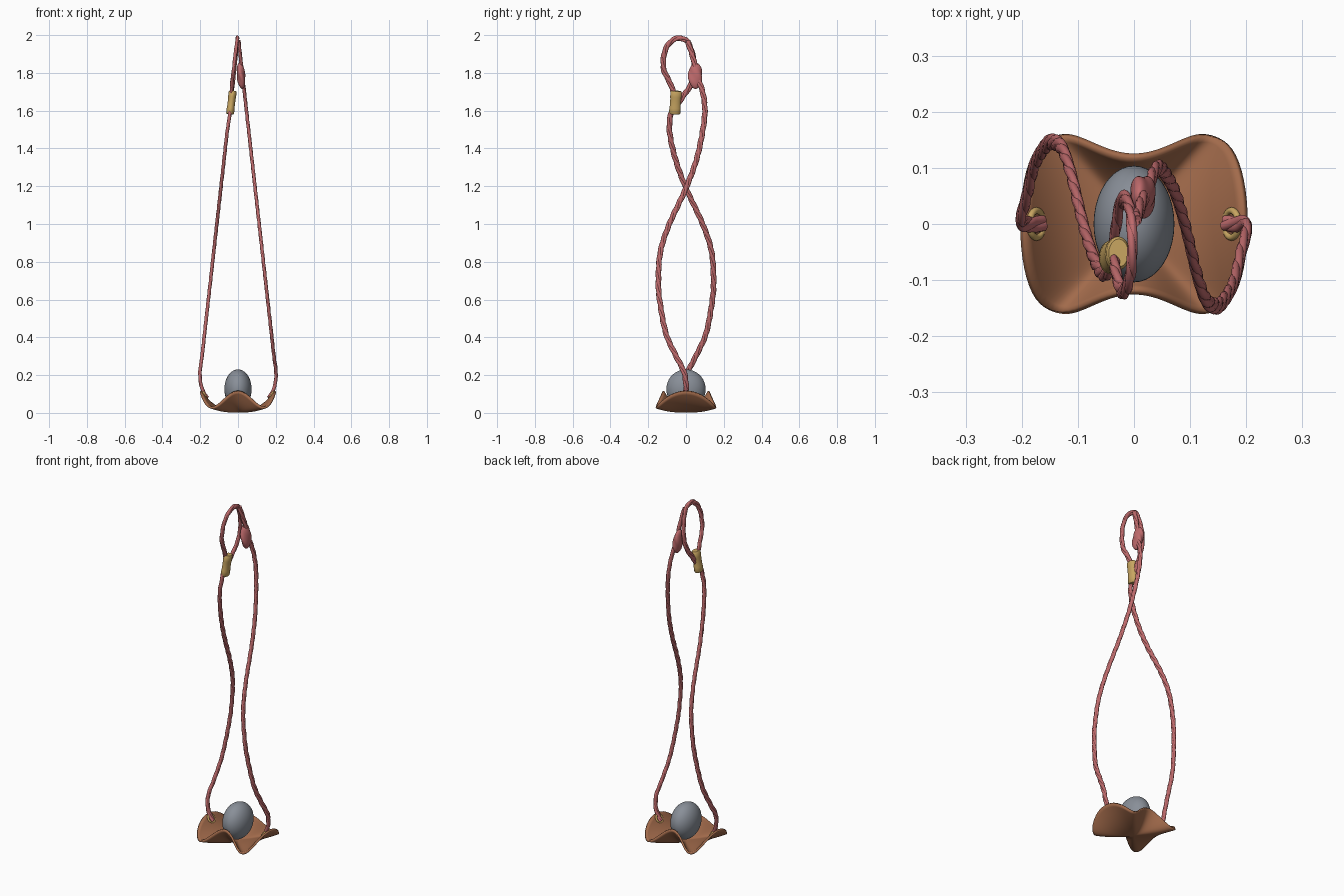
import bpy, bmesh, math
from mathutils import Vector, Matrix

if "Cube" in bpy.data.objects:
    bpy.data.objects.remove(bpy.data.objects["Cube"])


def material(name, rgb):
    m = bpy.data.materials.new(name)
    m.diffuse_color = (*rgb, 1)
    m.use_nodes = True
    m.node_tree.nodes["Principled BSDF"].inputs["Base Color"].default_value = m.diffuse_color
    return m


ROSE = material("rose cord", (0.52, 0.145, 0.15))
LEATHER = material("brown leather", (0.36, 0.145, 0.07))
BRASS = material("brass", (0.58, 0.38, 0.12))
STONE = material("grey stone", (0.25, 0.275, 0.315))


def finish(name, bm, mat, matrix=Matrix(), angle=50):
    bmesh.ops.recalc_face_normals(bm, faces=bm.faces)
    me = bpy.data.meshes.new(name)
    bm.to_mesh(me)
    bm.free()
    ob = bpy.data.objects.new(name, me)
    bpy.context.collection.objects.link(ob)
    me.materials.append(mat)
    me.transform(matrix)
    for o in bpy.context.selected_objects:
        o.select_set(False)
    ob.select_set(True)
    bpy.context.view_layer.objects.active = ob
    bpy.ops.object.shade_smooth_by_angle(angle=math.radians(angle))
    return ob


def bridge(bm, a, b):
    n = len(a)
    for i in range(n):
        bm.faces.new((a[i], a[(i + 1) % n], b[(i + 1) % n], b[i]))


def spline(pts, steps=14):
    """Catmull-Rom curve through the points."""
    p = [Vector(q) for q in pts]
    p = [2 * p[0] - p[1]] + p + [2 * p[-1] - p[-2]]
    out = []
    for i in range(1, len(p) - 2):
        a, b, c, d = p[i - 1:i + 3]
        for s in range(steps):
            t = s / steps
            out.append(0.5 * (2 * b + (c - a) * t + (2 * a - 5 * b + 4 * c - d) * t * t
                              + (3 * b - a - 3 * c + d) * t ** 3))
    return out + [p[-2]]


def frames(path):
    for i, p in enumerate(path):
        t = (path[min(i + 1, len(path) - 1)] - path[max(i - 1, 0)]).normalized()
        side = t.cross(Vector((1, 0, 0))).normalized()
        yield p, side, side.cross(t).normalized()


def tube(bm, path, wide, thin, sides=10):
    prev = None
    for p, s, n in frames(path):
        ring = [bm.verts.new(p + s * wide * math.cos(k * math.tau / sides)
                             + n * thin * math.sin(k * math.tau / sides))
                for k in range(sides)]
        if prev:
            bridge(bm, prev, ring)
        else:
            bm.faces.new(ring)
        prev = ring
    bm.faces.new(prev)


def braided_cord(name, pts):
    """Three strands twisted round the path, wider in the swing plane."""
    path = spline(pts)
    bm = bmesh.new()
    for k in range(3):
        strand, length = [], 0
        for i, (p, s, n) in enumerate(frames(path)):
            if i:
                length += (p - path[i - 1]).length
            a = length / 0.2 * math.tau + k * math.tau / 3
            strand.append(p + s * 0.006 * math.cos(a) + n * 0.0025 * math.sin(a))
        tube(bm, strand, 0.0095, 0.0075)
    return finish(name, bm, ROSE)


# Leather pouch: waisted outline, cupped at the four sides
bm = bmesh.new()
N, R = 96, 16
centre = bm.verts.new((0, 0, 0.012))
prev = None
for j in range(1, R + 1):
    r = j / R
    ring = []
    for i in range(N):
        t = i * math.tau / N
        h = 0.064 + 0.042 * math.cos(4 * t)
        ring.append(bm.verts.new((r * 0.194 * math.cos(t),
                                  r * (0.168 * math.sin(t) + 0.052 * math.sin(3 * t)),
                                  0.012 + h * r ** (2.1 + 0.5 * math.cos(t) ** 2))))
    if prev:
        bridge(bm, prev, ring)
    else:
        for i in range(N):
            bm.faces.new((centre, ring[i], ring[(i + 1) % N]))
    prev = ring
pouch = finish("pouch", bm, LEATHER)
if pouch.data.polygons[0].normal.z < 0:
    pouch.data.flip_normals()
mod = pouch.modifiers.new("thickness", "SOLIDIFY")
mod.thickness = 0.011
mod.offset = -1

# Stone
bm = bmesh.new()
bmesh.ops.create_uvsphere(bm, u_segments=40, v_segments=24, radius=1)
finish("stone", bm, STONE, Matrix.Translation((0, 0, 0.126)) @ Matrix.Diagonal((0.072, 0.104, 0.104, 1)))

# Brass eyelets at both pouch ends
for side, label in ((1, "right"), (-1, "left")):
    bm = bmesh.new()
    loop = [[bm.verts.new(((0.024 + 0.006 * math.cos(b)) * math.cos(a),
                           (0.024 + 0.006 * math.cos(b)) * math.sin(a), 0.006 * math.sin(b)))
             for b in (k * math.tau / 10 for k in range(10))]
            for a in (k * math.tau / 28 for k in range(28))]
    for i in range(28):
        bridge(bm, loop[i], loop[(i + 1) % 28])
    finish(label + "_eyelet", bm, BRASS, Matrix.Translation((side * 0.174, 0, 0.092))
           @ Matrix.Rotation(-side * math.radians(60), 4, 'Y'))

# Shared lower run of the cords as (y, z), with x narrowing towards the top
start = [(0.162, 0, 0.08), (0.182, 0, 0.11), (0.197, 0, 0.155), (0.201, 0.012, 0.22)]
run = [(0.052, 0.3), (0.106, 0.42), (0.14, 0.6), (0.146, 0.72), (0.134, 0.86), (0.088, 1.0),
       (0, 1.19), (-0.055, 1.34), (-0.086, 1.48)]


def taper(points, side):
    return [(side * max(0.004, 0.112 * (2 - z)), -side * y, z) for y, z in points]


# Release cord ends above its knot
right = [(x, -y, z) for x, y, z in start] + taper(
    run + [(-0.1, 1.6), (-0.088, 1.7), (-0.055, 1.79), (-0.04, 1.87), (-0.008, 1.97)], 1)
braided_cord("release_cord", right)

# Retention cord carries the finger loop and returns into the ferrule
left = [(-x, y, z) for x, y, z in start] + taper(run, -1) + [
    (-0.045, -0.083, 1.57), (-0.036, -0.06, 1.66), (-0.033, -0.082, 1.74), (-0.023, -0.118, 1.82),
    (-0.013, -0.113, 1.91), (-0.005, -0.08, 1.966), (-0.003, -0.035, 1.984), (-0.005, 0.008, 1.965),
    (-0.01, 0.034, 1.9), (-0.018, 0.046, 1.82), (-0.026, 0.03, 1.745), (-0.034, -0.02, 1.67),
    (-0.036, -0.048, 1.63)]
braided_cord("loop_cord", left)

# Brass ferrule, turned profile
bm = bmesh.new()
prev = None
for r, z in ((0.025, -0.062), (0.03, -0.056), (0.03, -0.03), (0.0285, -0.018), (0.0285, 0.018),
             (0.03, 0.03), (0.03, 0.056), (0.025, 0.062)):
    ring = [bm.verts.new((0.7 * r * math.cos(k * math.tau / 24), r * math.sin(k * math.tau / 24), z))
            for k in range(24)]
    if prev:
        bridge(bm, prev, ring)
    else:
        bm.faces.new(ring)
    prev = ring
bm.faces.new(prev)
finish("ferrule", bm, BRASS, Matrix.Translation((-0.035, -0.056, 1.643))
       @ Matrix.Rotation(math.radians(-4), 4, 'X') @ Matrix.Rotation(math.radians(7), 4, 'Y'))

# Stopper knot with spiral lobes
bm = bmesh.new()
bmesh.ops.create_uvsphere(bm, u_segments=36, v_segments=24, radius=1)
for v in bm.verts:
    f = 1 + 0.1 * math.sin(3 * math.atan2(v.co.y, v.co.x) + 4 * v.co.z) * (1 - v.co.z ** 2)
    v.co.x *= f * 0.022
    v.co.y *= f * 0.037
    v.co.z *= 0.07
finish("release_knot", bm, ROSE, Matrix.Translation((0.016, 0.05, 1.785))
       @ Matrix.Rotation(math.radians(-6), 4, 'Y'))
